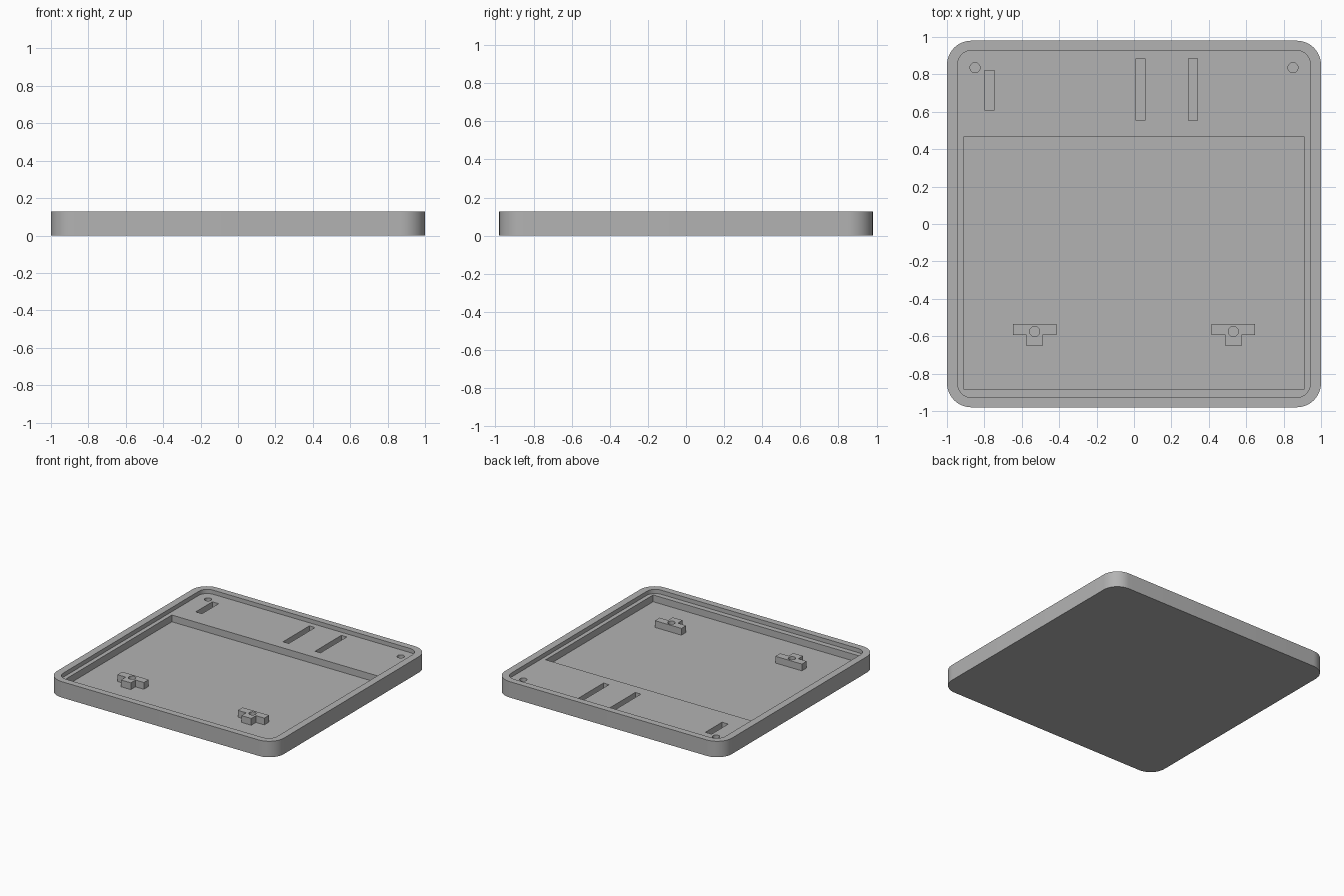
import bpy, bmesh, math

cube = bpy.data.objects.get("Cube")
if cube:
    bpy.data.objects.remove(cube, do_unlink=True)

TOP, LEDGE, FLOOR, ABOVE = 0.127, 0.094, 0.04, 0.2

grey = bpy.data.materials.new("plain grey")
grey.use_nodes = True
colour = (0.45, 0.45, 0.45, 1)
grey.diffuse_color = colour
grey.node_tree.nodes["Principled BSDF"].inputs["Base Color"].default_value = colour


def prism(name, outline, z0, z1):
    """Extrude a counter-clockwise outline from z0 up to z1."""
    bm = bmesh.new()
    face = bm.faces.new([bm.verts.new((x, y, z0)) for x, y in outline])
    ext = bmesh.ops.extrude_face_region(bm, geom=[face])["geom"]
    for v in ext:
        if isinstance(v, bmesh.types.BMVert):
            v.co.z = z1
    bmesh.ops.recalc_face_normals(bm, faces=bm.faces)
    mesh = bpy.data.meshes.new(name)
    bm.to_mesh(mesh)
    bm.free()
    mesh.materials.append(grey)
    obj = bpy.data.objects.new(name, mesh)
    bpy.context.collection.objects.link(obj)
    return obj


def rect(x0, x1, y0, y1):
    return [(x0, y0), (x1, y0), (x1, y1), (x0, y1)]


def rounded(hx, hy, r, steps=12):
    points = []
    for i, (sx, sy) in enumerate([(1, 1), (-1, 1), (-1, -1), (1, -1)]):
        for k in range(steps + 1):
            a = math.pi / 2 * (i + k / steps)
            points.append((sx * (hx - r) + r * math.cos(a),
                           sy * (hy - r) + r * math.sin(a)))
    return points


def circle(cx, cy, r=0.027, n=32):
    return [(cx + r * math.cos(math.tau * i / n),
             cy + r * math.sin(math.tau * i / n)) for i in range(n)]


def cut(obj, outline, z0):
    """Sink a pocket of the given outline down to z0."""
    cutter = prism("cutter", outline, z0, ABOVE)
    cutter.hide_render = True
    mod = obj.modifiers.new("pocket", "BOOLEAN")
    mod.operation, mod.solver, mod.object = "DIFFERENCE", "EXACT", cutter
    bpy.ops.object.select_all(action="DESELECT")
    bpy.context.view_layer.objects.active = obj
    obj.select_set(True)
    bpy.ops.object.modifier_apply(modifier=mod.name)
    bpy.data.objects.remove(cutter, do_unlink=True)


def smooth(obj):
    bpy.ops.object.select_all(action="DESELECT")
    bpy.context.view_layer.objects.active = obj
    obj.select_set(True)
    bpy.ops.object.shade_smooth_by_angle(angle=math.radians(30))


# Tray with a raised rim and a large lower pocket
tray = prism("tray", rounded(1.0, 0.98, 0.13), 0, TOP)
cut(tray, rounded(0.943, 0.928, 0.075), LEDGE)
cut(tray, rect(-0.91, 0.91, -0.886, 0.467), FLOOR)

# Slots and screw holes in the back ledge
for slot in [(-0.80, -0.745, 0.61, 0.82),
             (0.01, 0.06, 0.553, 0.885),
             (0.292, 0.34, 0.553, 0.885)]:
    cut(tray, rect(*slot), FLOOR)
for side in (-1, 1):
    cut(tray, circle(side * 0.85, 0.836), FLOOR)
smooth(tray)

# T-shaped posts with screw holes
for side, label in ((-1, "right"), (1, "left")):
    cx = side * 0.531
    tee = [(-0.117, -0.594), (-0.043, -0.594), (-0.043, -0.653), (0.043, -0.653),
           (0.043, -0.594), (0.117, -0.594), (0.117, -0.534), (-0.117, -0.534)]
    post = prism(label + "_post", [(cx + x, y) for x, y in tee], FLOOR - 0.01, LEDGE)
    cut(post, circle(cx, -0.575), 0)
    smooth(post)
